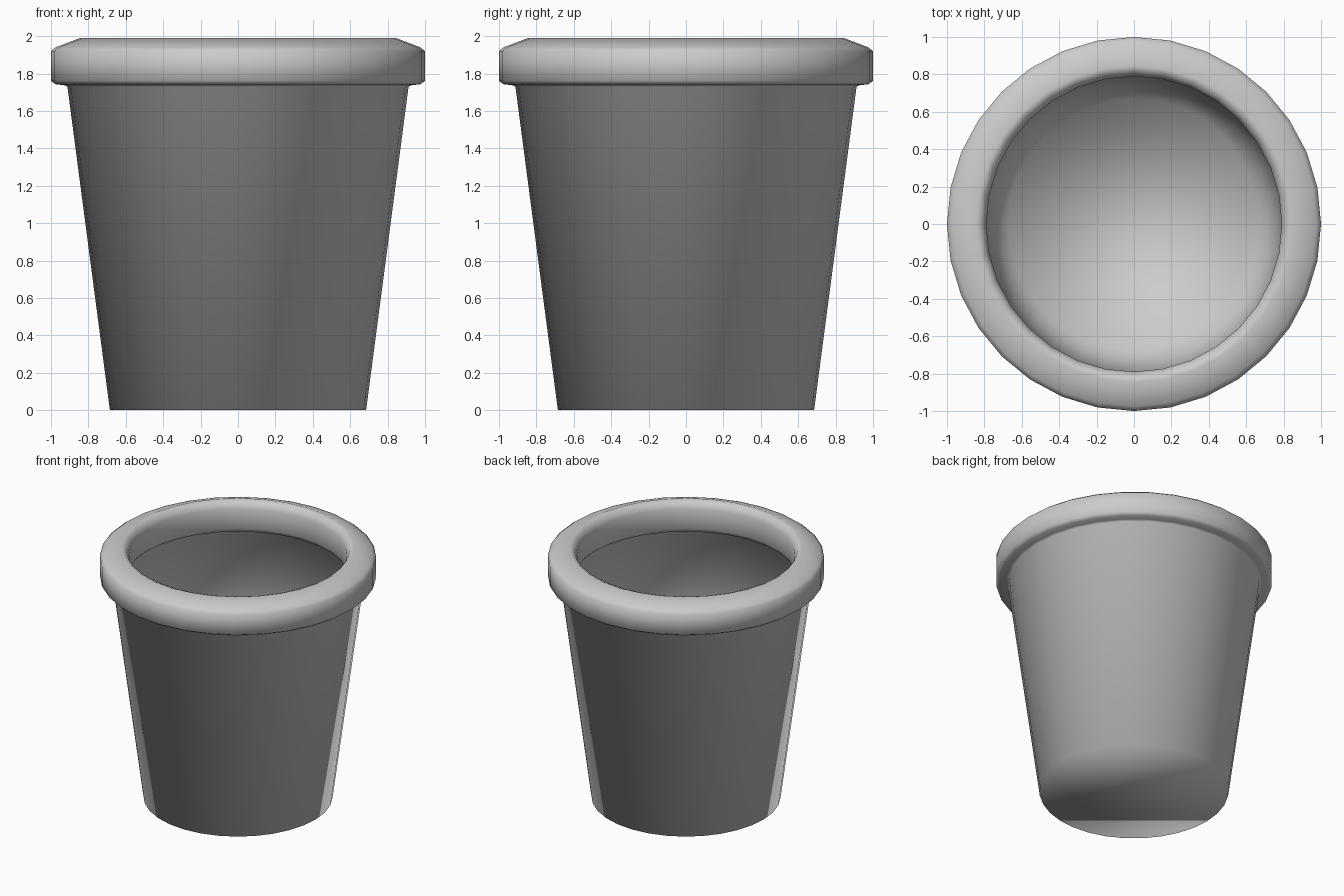
import bpy, bmesh
from math import cos, sin, pi

if "Cube" in bpy.data.objects:
    bpy.data.objects.remove(bpy.data.objects["Cube"])

SEG = 32


def lathe(name, profile):
    """Revolve an (r, z) profile, capping its first and last rings."""
    bm = bmesh.new()
    rings = [[bm.verts.new((r * cos(2 * pi * i / SEG), r * sin(2 * pi * i / SEG), z))
              for i in range(SEG)] for r, z in profile]
    for a, b in zip(rings, rings[1:]):
        for i in range(SEG):
            j = (i + 1) % SEG
            bm.faces.new((a[i], a[j], b[j], b[i]))
    bm.faces.new(rings[0][::-1])
    bm.faces.new(rings[-1])
    for f in bm.faces:
        f.smooth = True
    bmesh.ops.recalc_face_normals(bm, faces=bm.faces)
    mesh = bpy.data.meshes.new(name)
    bm.to_mesh(mesh)
    bm.free()
    obj = bpy.data.objects.new(name, mesh)
    bpy.context.collection.objects.link(obj)
    return obj


# Pot: tapered outer wall, rolled rim, thin inner wall and floor
lathe("flower_pot", [
    (0.685, 0.0), (0.912, 1.73),                       # outer wall
    (0.93, 1.738), (0.975, 1.742), (1.0, 1.76),        # rim underside
    (1.0, 1.92), (0.975, 1.94), (0.845, 1.99),         # rim outside and top
    (0.81, 1.975), (0.79, 1.93), (0.79, 1.77),         # rim inside
    (0.81, 1.74), (0.893, 1.725),                      # lip overhang
    (0.672, 0.02),                                     # inner wall to floor
])
